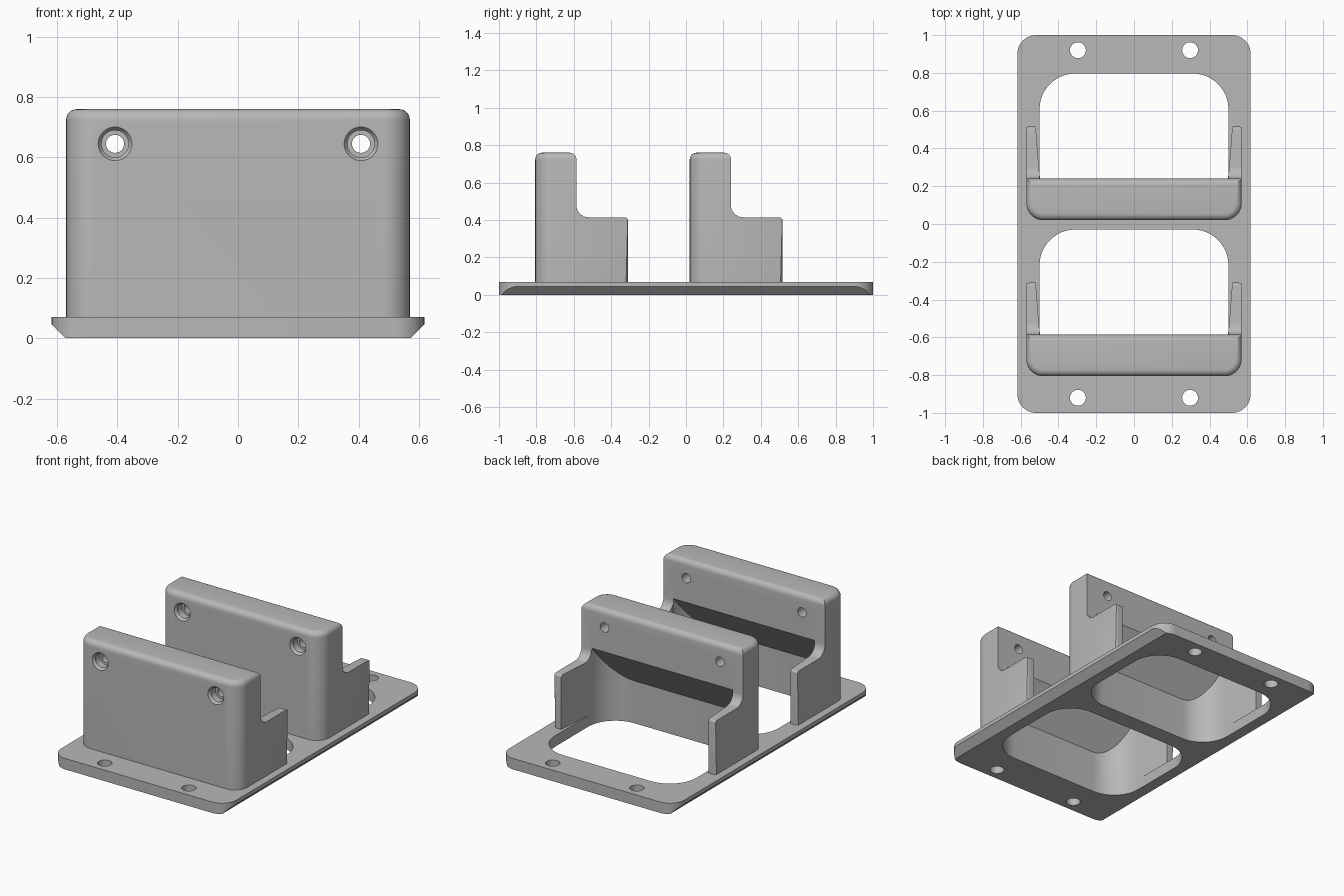
import bpy, bmesh
from math import sin, cos, pi, tau
from mathutils import Matrix

if "Cube" in bpy.data.objects:
    bpy.data.objects.remove(bpy.data.objects["Cube"])

grey = bpy.data.materials.new("light_grey")
grey.use_nodes = True
grey.diffuse_color = (0.48, 0.48, 0.48, 1)
grey.node_tree.nodes["Principled BSDF"].inputs["Base Color"].default_value = (0.48, 0.48, 0.48, 1)

PITCH = 0.826      # spacing of the two holders
PLATE_TOP = 0.07


def make_object(name, bm):
    bmesh.ops.recalc_face_normals(bm, faces=bm.faces)
    mesh = bpy.data.meshes.new(name)
    bm.to_mesh(mesh)
    bm.free()
    mesh.materials.append(grey)
    obj = bpy.data.objects.new(name, mesh)
    bpy.context.collection.objects.link(obj)
    return obj


def extrude(points, low, high, axis="z"):
    """Prism from a closed outline: (x, y) along z, (y, z) along x or (x, z) along y."""
    place = {"z": lambda a, b, h: (a, b, h), "x": lambda a, b, h: (h, a, b),
             "y": lambda a, b, h: (a, h, b)}[axis]
    bm = bmesh.new()
    rings = [[bm.verts.new(place(a, b, h)) for a, b in points] for h in (low, high)]
    for ring in rings:
        bm.faces.new(ring)
    for i in range(len(points)):
        j = (i + 1) % len(points)
        bm.faces.new((rings[0][i], rings[0][j], rings[1][j], rings[1][i]))
    bmesh.ops.recalc_face_normals(bm, faces=bm.faces)
    return bm


def rounded_rect(half_x, y0, y1, r, steps=12):
    corners = [(half_x - r, y1 - r), (r - half_x, y1 - r), (r - half_x, y0 + r), (half_x - r, y0 + r)]
    return [(cx + r * cos((q + s / steps) * pi / 2), cy + r * sin((q + s / steps) * pi / 2))
            for q, (cx, cy) in enumerate(corners) for s in range(steps + 1)]


def lathe(profile, x, y, z, along_y=False, sides=32):
    """Closed turned solid from (radius, height) pairs."""
    bm = bmesh.new()
    rings = [[bm.verts.new((r * cos(tau * i / sides), r * sin(tau * i / sides), h))
              for i in range(sides)] for r, h in profile]
    bm.faces.new(rings[0])
    bm.faces.new(rings[-1])
    for a, b in zip(rings, rings[1:]):
        for i in range(sides):
            j = (i + 1) % sides
            bm.faces.new((a[i], a[j], b[j], b[i]))
    turn = Matrix.Rotation(-pi / 2, 4, "X") if along_y else Matrix()
    bmesh.ops.transform(bm, matrix=Matrix.Translation((x, y, z)) @ turn, verts=bm.verts)
    return bm


def boolean(obj, bm, operation="DIFFERENCE"):
    cutter = make_object("cutter", bm)
    cutter.hide_render = True
    mod = obj.modifiers.new("cut", "BOOLEAN")
    mod.operation, mod.object, mod.solver = operation, cutter, "EXACT"
    bpy.context.view_layer.objects.active = obj
    bpy.ops.object.modifier_apply(modifier=mod.name)
    bpy.data.objects.remove(cutter)


def bevel(bm, test, size, segments):
    edges = [e for e in bm.edges if all(test(v.co) for v in e.verts)]
    bmesh.ops.bevel(bm, geom=edges, offset=size, segments=segments, profile=0.5, affect="EDGES")


def smooth(obj):
    bpy.ops.object.select_all(action="DESELECT")
    obj.select_set(True)
    bpy.context.view_layer.objects.active = obj
    bpy.ops.object.shade_smooth_by_angle(angle=0.5)


def cavity(shift):
    """Rounded well whose roof slopes up towards the back."""
    bm = extrude(rounded_rect(0.5, 0.08 + shift, 0.797 + shift, 0.19), -0.1, 1)
    for v in bm.verts:
        if v.co.z > 0.5:
            v.co.z = 0.27 + (v.co.y - shift - 0.08) * 1.375
    return bm


def near(a, b):
    return abs(a - b) < 1e-4


# Base plate: rounded corners, long edges undercut, wells and mounting holes
plate = make_object("base_plate", extrude(rounded_rect(0.618, -1, 1, 0.1), 0, PLATE_TOP))
trapezoid = [(-0.573, 0), (0.573, 0), (0.618, 0.045), (0.618, 0.1), (-0.618, 0.1), (-0.618, 0.045)]
boolean(plate, extrude(trapezoid, -1.1, 1.1, "y"), "INTERSECT")
for shift in (0, -PITCH):
    boolean(plate, cavity(shift))
for x in (-0.297, 0.297):
    for y in (-0.92, 0.92):
        boolean(plate, lathe([(0.042, -0.1), (0.042, 0.2)], x, y, 0))
smooth(plate)


# Holders: upright block with two low side arms
def make_holder(name, shift):
    front, back, tip, step, top = 0.02, 0.24, 0.515, 0.415, 0.76
    r = 0.065
    fillet = [(back + r - r * sin(a * pi / 16), step + r - r * cos(a * pi / 16)) for a in range(9)]
    side = [(front, PLATE_TOP), (tip, PLATE_TOP), (tip, step)] + fillet + [(back, top), (front, top)]
    bm = extrude(side, -0.57, 0.57, "x")
    for x in (-0.57, 0.57):
        bevel(bm, lambda c: near(c.x, x) and near(c.y, front), 0.09, 10)
    bevel(bm, lambda c: near(c.z, top), 0.035, 6)
    bevel(bm, lambda c: near(c.y, tip) and c.z > PLATE_TOP + 0.01, 0.015, 4)
    for x in (-0.57, 0.57):
        bevel(bm, lambda c: near(c.y, tip) and near(c.x, x), 0.015, 4)
    bmesh.ops.translate(bm, verts=bm.verts, vec=(0, shift, 0))
    obj = make_object(name, bm)

    # well, thinning of the arms and stepped screw holes
    boolean(obj, cavity(shift))
    y0, y1 = back + 0.002 + shift, 0.6 + shift
    boolean(obj, extrude([(-0.499, y0), (0.499, y0), (0.527, y1), (-0.527, y1)], 0, 0.7))
    screw = [(0.06, -0.05), (0.056, 0), (0.045, 0.015), (0.045, 0.06), (0.03, 0.06), (0.03, 0.3)]
    for x in (-0.408, 0.408):
        boolean(obj, lathe(screw, x, front + shift, 0.645, True))
    smooth(obj)


make_holder("back_holder", 0)
make_holder("front_holder", -PITCH)
